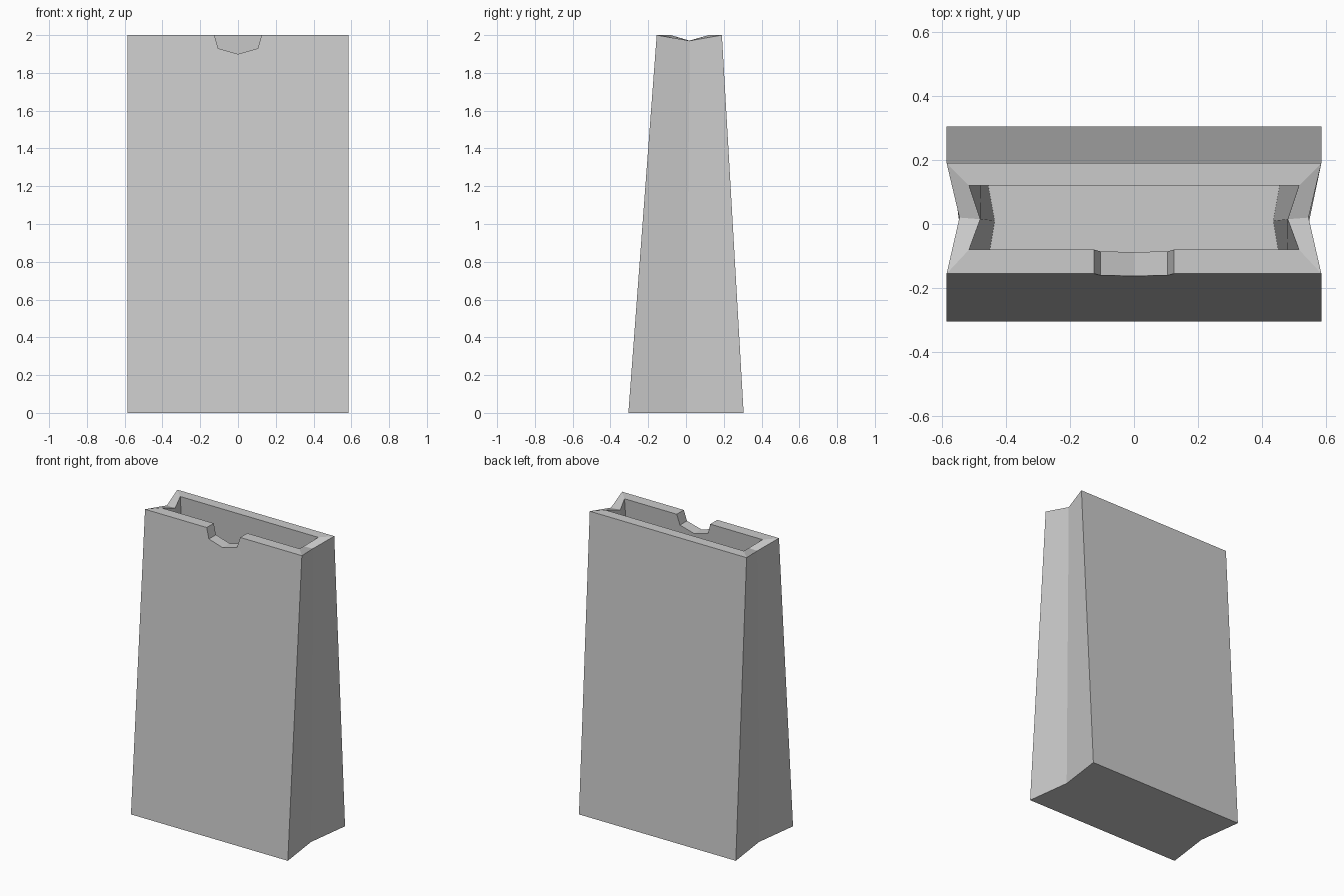
import bpy
import bmesh

cube = bpy.data.objects.get("Cube")
if cube:
    bpy.data.objects.remove(cube)

paper = bpy.data.materials.new("grey_paper")
paper.use_nodes = True
grey = (0.6, 0.6, 0.6, 1)
paper.diffuse_color = grey
paper.node_tree.nodes["Principled BSDF"].inputs["Base Color"].default_value = grey

# Thumb notch in the front edge: x and height
NOTCH = [(-0.125, 2), (-0.105, 1.93), (0, 1.9), (0.105, 1.93), (0.125, 2)]

bm = bmesh.new()


def ring(half_w, crease_x, front, back, crease_y, z, crease_z):
    """Six corners: front pair, right crease, back pair, left crease."""
    points = [(-half_w, front, z), (half_w, front, z), (crease_x, crease_y, crease_z),
              (half_w, back, z), (-half_w, back, z), (-crease_x, crease_y, crease_z)]
    return [bm.verts.new(p) for p in points]


def shell(low, high):
    """Walls between two rings with the notch let into the front; returns the full rim."""
    a, b = low[0].co, high[0].co
    notch = []
    for x, z in NOTCH:
        t = (z - a.z) / (b.z - a.z)
        notch.append(bm.verts.new((x, a.y + t * (b.y - a.y), z)))
    rim = [high[0]] + notch + high[1:]
    bm.faces.new([low[0], low[1]] + rim[:7][::-1])
    for i in range(1, 6):
        j = (i + 1) % 6
        bm.faces.new((low[i], low[j], high[j], high[i]))
    bm.faces.new(low)
    return rim


# Outer skin, inner skin and the rim that joins them
outer = shell(ring(0.585, 0.545, -0.305, 0.305, 0.0, 0, 0),
              ring(0.585, 0.545, -0.155, 0.19, 0.02, 2, 1.97))
inner = shell(ring(0.475, 0.435, -0.23, 0.23, 0.01, 0.07, 0.07),
              ring(0.515, 0.48, -0.08, 0.12, 0.015, 2, 1.97))
for i in range(len(outer)):
    j = (i + 1) % len(outer)
    bm.faces.new((outer[i], outer[j], inner[j], inner[i]))

bmesh.ops.recalc_face_normals(bm, faces=bm.faces[:])
mesh = bpy.data.meshes.new("paper_bag")
bm.to_mesh(mesh)
bm.free()
mesh.materials.append(paper)
bag = bpy.data.objects.new("paper_bag", mesh)
bpy.context.collection.objects.link(bag)
